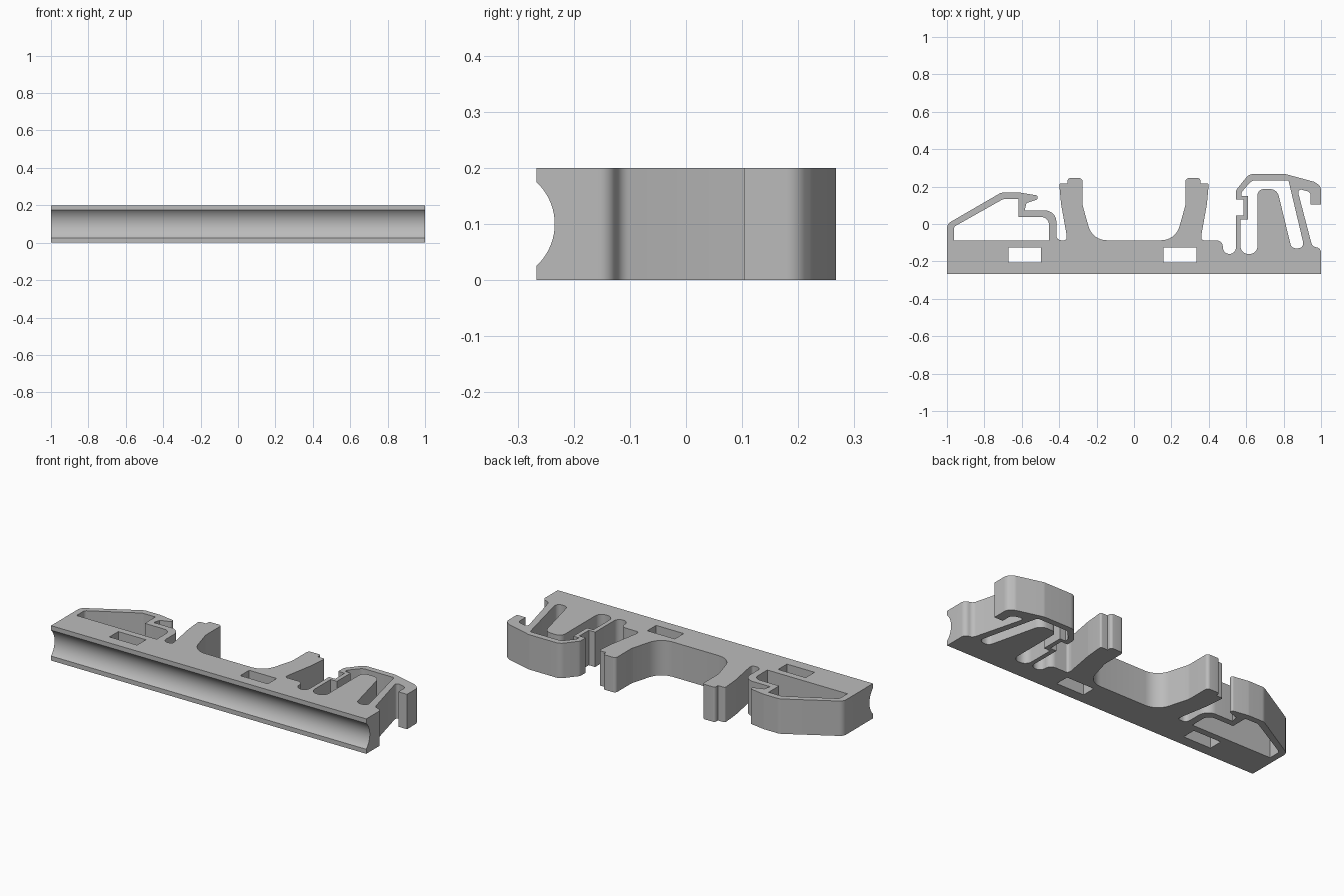
import bpy, bmesh, math
from mathutils import Vector

cube = bpy.data.objects.get("Cube")
if cube:
    bpy.data.objects.remove(cube, do_unlink=True)

HEIGHT = 0.2
FRONT = -0.266   # front edge of the rail
DECK = -0.087    # back edge of the rail


def fillet(corners, steps=8):
    """Round each (x, y, radius) corner of a closed outline with an arc."""
    result = []
    count = len(corners)
    for i, (x, y, radius) in enumerate(corners):
        corner = Vector((x, y))
        if radius == 0:
            result.append(corner)
            continue
        before = Vector(corners[i - 1][:2]) - corner
        after = Vector(corners[(i + 1) % count][:2]) - corner
        half = before.angle(after) / 2
        reach = min(radius / math.tan(half), before.length * 0.49, after.length * 0.49)
        radius = reach * math.tan(half)
        before.normalize()
        after.normalize()
        center = corner + (before + after).normalized() * (radius / math.sin(half))
        start = corner + before * reach - center
        end = corner + after * reach - center
        sweep = start.angle_signed(end)
        for k in range(steps + 1):
            angle = -sweep * k / steps
            c, s = math.cos(angle), math.sin(angle)
            result.append(center + Vector((start.x * c - start.y * s,
                                           start.x * s + start.y * c)))
    return result


def mirrored(corners):
    return [(-x, y, r) for x, y, r in reversed(corners)]


def slot(x, y, width, depth):
    return [(x, y, 0), (x + width, y, 0), (x + width, y + depth, 0), (x, y + depth, 0)]


# Left spring clip, outer edge from the rail end to the relief notch
left_clip = [
    (-1, FRONT, 0), (-1, 0, .04), (-.71, .168, .05), (-.61, .168, .05),
    (-.515, .152, .01), (-.515, .132, .01), (-.575, .112, 0), (-.585, .072, 0),
    (-.415, .072, .06), (-.415, DECK, .026),
]
# Upright post with a stepped tip and a broad root fillet
post = [
    (-.36, DECK, .026), (-.36, -.06, .02), (-.39, .107, .05), (-.4, .217, .01),
    (-.355, .217, 0), (-.355, .245, .018), (-.275, .245, .018),
    (-.275, .1, .08), (-.222, DECK, .1),
]
# Right latch, outer edge from the second notch round to the rail end
right_latch = [
    (.475, DECK, .035), (.475, -.16, .035), (.545, -.16, .035),
    (.545, .045, 0), (.585, .045, 0), (.585, .13, 0), (.545, .13, 0),
    (.545, .18, .03), (.615, .267, .05), (.81, .267, .05), (.965, .225, .04),
    (1, .2, .04), (1, .103, 0), (.945, .103, 0), (.945, .17, .025),
    (.872, .19, .015), (.953, -.12, .03), (1, -.13, .035), (1, FRONT, 0),
]

# Openings inside the clip and around the latch tongue
clip_window = [
    (-.963, DECK, 0), (-.963, -.015, .02), (-.7, .133, .04), (-.617, .133, 0),
    (-.617, .037, 0), (-.455, .037, .04), (-.455, DECK, 0),
]
tongue_gap = [
    (.57, -.16, .04), (.66, -.16, .04), (.66, .187, .035), (.765, .187, .05),
    (.842, -.13, .03), (.912, -.13, .03), (.826, .233, .01), (.63, .233, .04),
    (.575, .17, .03), (.575, .15, 0), (.61, .15, 0), (.61, .025, 0), (.57, .025, 0),
]
rail_slots = [slot(x, -.205, .175, .08) for x in (-.672, .158)]

outline = left_clip + post + mirrored(post) + right_latch

# Filled plan outline with its openings, extruded to the full height
plan = bpy.data.curves.new("plan_outline", 'CURVE')
plan.dimensions = '2D'
plan.fill_mode = 'BOTH'
plan.extrude = HEIGHT / 2
for loop in [outline, clip_window, tongue_gap] + rail_slots:
    points = fillet(loop)
    spline = plan.splines.new('POLY')
    spline.points.add(len(points) - 1)
    for target, p in zip(spline.points, points):
        target.co = (p.x, p.y, 0, 1)
    spline.use_cyclic_u = True
plan_object = bpy.data.objects.new("plan_outline", plan)
bpy.context.collection.objects.link(plan_object)
bpy.context.view_layer.update()
graph = bpy.context.evaluated_depsgraph_get()
mesh = bpy.data.meshes.new_from_object(plan_object.evaluated_get(graph))
bpy.data.objects.remove(plan_object, do_unlink=True)

bm = bmesh.new()
bm.from_mesh(mesh)
bmesh.ops.remove_doubles(bm, verts=bm.verts, dist=0.0002)
bmesh.ops.translate(bm, verts=bm.verts, vec=(0, 0, HEIGHT / 2))
bmesh.ops.recalc_face_normals(bm, faces=bm.faces)
bm.to_mesh(mesh)
bm.free()
bracket = bpy.data.objects.new("clip_bracket", mesh)
bpy.context.collection.objects.link(bracket)

# Round groove along the front of the rail
bpy.ops.mesh.primitive_cylinder_add(vertices=96, radius=0.102, depth=2.4,
                                    location=(0, -0.336, HEIGHT / 2),
                                    rotation=(0, math.pi / 2, 0))
cutter = bpy.context.object
cutter.name = "groove_cutter"
cutter.hide_render = True
cut = bracket.modifiers.new("groove", 'BOOLEAN')
cut.operation = 'DIFFERENCE'
cut.solver = 'EXACT'
cut.object = cutter
bpy.ops.object.select_all(action='DESELECT')
bracket.select_set(True)
bpy.context.view_layer.objects.active = bracket
bpy.ops.object.modifier_apply(modifier=cut.name)
bpy.data.objects.remove(cutter, do_unlink=True)

# Plain grey plastic
grey = bpy.data.materials.new("plain_grey")
grey.use_nodes = True
color = (0.5, 0.5, 0.5, 1)
grey.diffuse_color = color
grey.node_tree.nodes["Principled BSDF"].inputs["Base Color"].default_value = color
bracket.data.materials.clear()
bracket.data.materials.append(grey)
bpy.ops.object.shade_smooth_by_angle(angle=math.radians(30))
